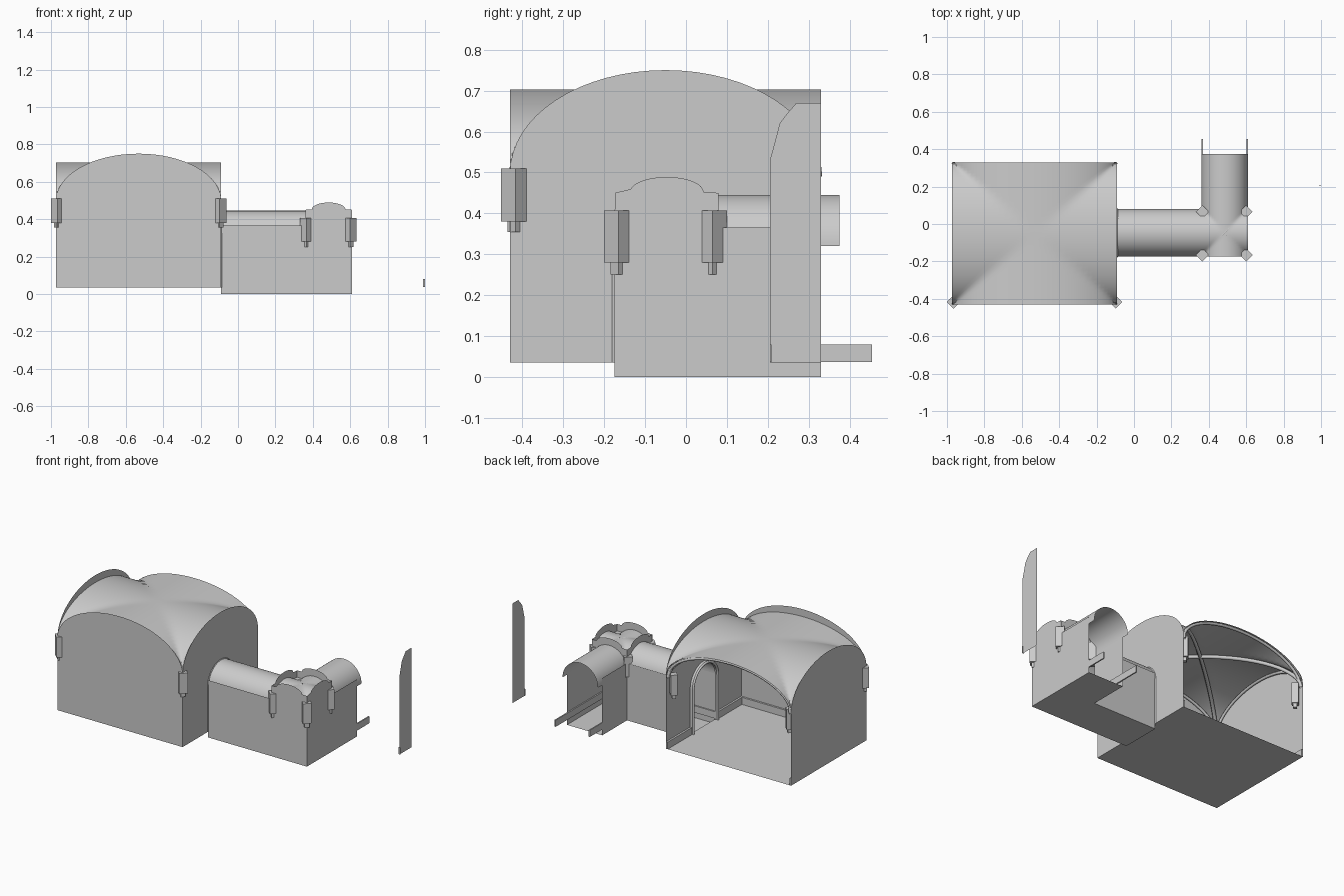
import bpy, bmesh
from math import pi, sin, cos

if "Cube" in bpy.data.objects:
    bpy.data.objects.remove(bpy.data.objects["Cube"])

def mesh_obj(name, bm, smooth=False):
    me = bpy.data.meshes.new(name)
    bm.to_mesh(me)
    bm.free()
    ob = bpy.data.objects.new(name, me)
    bpy.context.collection.objects.link(ob)
    if smooth:
        for o in bpy.context.selected_objects:
            o.select_set(False)
        bpy.context.view_layer.objects.active = ob
        ob.select_set(True)
        bpy.ops.object.shade_smooth_by_angle(angle=0.6)
    return ob

def arc(c, a, spring, h, n=32):
    """Half ellipse from low to high coordinate."""
    return [(c - a * cos(pi * i / n), spring + h * sin(pi * i / n)) for i in range(n + 1)]

def panel(name, axis, at, pts):
    """Flat sheet standing at x=at or y=at, or lying at z=at."""
    bm = bmesh.new()
    place = {'x': lambda u, v: (at, u, v), 'y': lambda u, v: (u, at, v), 'z': lambda u, v: (u, v, at)}[axis]
    f = bm.faces.new([bm.verts.new(place(*p)) for p in pts])
    bmesh.ops.triangulate(bm, faces=[f])
    bmesh.ops.dissolve_limit(bm, angle_limit=0.01, verts=[], edges=bm.edges)
    return mesh_obj(name, bm)

def rect(u0, u1, v0, v1):
    return [(u0, v0), (u1, v0), (u1, v1), (u0, v1)]

def surface(name, rows):
    bm = bmesh.new()
    vs = [[bm.verts.new(p) for p in r] for r in rows]
    for r, s in zip(vs, vs[1:]):
        for i in range(len(r) - 1):
            bm.faces.new((r[i], r[i + 1], s[i + 1], s[i]))
    return mesh_obj(name, bm, True)

def groin_vault(name, cx, cy, a, b, spring, h, n=40):
    ts = [pi * i / n for i in range(n + 1)]
    surface(name, [[(cx - a * cos(s), cy - b * cos(t), spring + h * max(sin(s), sin(t)))
                    for s in ts] for t in ts])

def rib(name, pts, r):
    cu = bpy.data.curves.new(name, 'CURVE')
    cu.dimensions = '3D'
    cu.bevel_depth, cu.bevel_resolution = r, 1
    sp = cu.splines.new('POLY')
    sp.points.add(len(pts) - 1)
    for p, q in zip(sp.points, pts):
        p.co = (*q, 1)
    ob = bpy.data.objects.new(name, cu)
    bpy.context.collection.objects.link(ob)
    for o in bpy.context.selected_objects:
        o.select_set(False)
    bpy.context.view_layer.objects.active = ob
    ob.select_set(True)
    bpy.ops.object.convert(target='MESH')

def box(name, x0, x1, y0, y1, z0, z1, turn=0):
    bm = bmesh.new()
    bmesh.ops.create_cube(bm, size=1)
    bmesh.ops.scale(bm, vec=(x1 - x0, y1 - y0, z1 - z0), verts=bm.verts)
    ob = mesh_obj(name, bm)
    ob.location = ((x0 + x1) / 2, (y0 + y1) / 2, (z0 + z1) / 2)
    ob.rotation_euler[2] = turn

def corbel(name, x, y, z0, z1, z2, s):
    box(name, x - s, x + s, y - s, y + s, z1, z2, pi / 4)
    box(name + "_foot", x - s * .55, x + s * .55, y - s * .55, y + s * .55, z0, z1, pi / 4)

def diagonal_ribs(name, cx, cy, a, b, spring, h, r):
    for k in (-1, 1):
        rib(name, [(cx - a * cos(pi * i / 32), cy - k * b * cos(pi * i / 32), spring + h * sin(pi * i / 32))
                   for i in range(33)], r)

# Large room: floor, walls with raised arched tops, open back
X0, X1, Y0, Y1, Z0 = -.973, -.09, -.43, .33, .035
CX, CY, A, B = (X0 + X1) / 2, (Y0 + Y1) / 2, (X1 - X0) / 2, (Y1 - Y0) / 2
SP, RISE = .50, .203
panel("room_floor", 'z', Z0, rect(X0, X1, Y0, Y1))
panel("room_front_wall", 'y', Y0, [(X1, Z0), (X0, Z0)][::-1] + arc(CX, A, SP, .25)[::-1])
panel("room_left_wall", 'x', X0, [(Y0, Z0), (Y1, Z0)] + arc(CY, B, SP, .25)[::-1])

# Right wall with arched doorway
C, R, CS = -.047, .126, .32
door = [(C - R, Z0)] + arc(C, R, CS, R - .005, 20) + [(C + R, Z0)]
panel("room_door_wall", 'x', X1, [(Y0, Z0)] + door + [(Y1, Z0)] + arc(CY, B, SP, .25)[::-1])
for off, rr in ((.006, .011), (.016, .008)):
    rib("door_frame", [(X1 - off, C + (y - C) * (1 - off), z) for y, z in door], rr)

# Large vault with ribs
groin_vault("room_vault", CX, CY, A, B, SP, RISE)
diagonal_ribs("room_diagonal_rib", CX, CY, A * .98, B * .98, SP - .01, RISE, .011)
for y in (Y0 + .012, Y1 - .012):
    rib("room_wall_rib", [(x, y, z - .01) for x, z in arc(CX, A * .98, SP, RISE)], .009)
for x in (X0 + .012, X1 - .012):
    rib("room_wall_rib", [(x, y, z - .01) for y, z in arc(CY, B * .98, SP, RISE)], .009)
for x in (X0 + .008, X1 - .008):
    corbel("room_corbel", x, Y0 + .013, .355, .38, .51, .025)
for x in (X0 + .033, X1 - .033):
    corbel("room_corbel", x, Y1 - .03, .355, .38, .51, .02)

# Room skirting
T = .012
box("room_skirting", X0, X0 + T, Y0, Y1, Z0, .08)
box("room_skirting", X0, X1, Y0, Y0 + T, Z0, .08)
box("room_skirting", X1 - T, X1, Y0, C - R, Z0, .08)
box("room_skirting", X1 - T, X1, C + R, Y1, Z0, .08)

# L-shaped corridor floor and walls
P0, P1, Q0, Q1, WT = .36, .609, -.175, .08, .365
PX = (P0 + P1) / 2
panel("corridor_floor", 'z', 0, [(X1, Q0), (P1, Q0), (P1, Y1), (P0, Y1), (P0, Q1), (X1, Q1)])
panel("corridor_front_wall", 'y', Q0, rect(X1, P0, 0, WT))
panel("corridor_inner_wall", 'y', Q1, rect(X1, P0, 0, WT))
panel("corridor_inner_end_wall", 'x', P0, rect(Q1, Y1, 0, WT))
panel("corridor_right_wall", 'x', P1, rect(Q1, Y1, 0, WT))

# Crossing walls with shouldered arched heads; two of them open onto the passages
def head(c, w):
    return [(c - w, .45)] + arc(c, .09, .452, .037, 16) + [(c + w, .45)]
panel("crossing_front_wall", 'y', Q0, [(P0, 0), (P1, 0)] + head(PX, .1245)[::-1])
panel("crossing_right_wall", 'x', P1, [(Q0, 0), (Q1, 0)] + head(C, .127)[::-1])
panel("crossing_back_arch", 'y', Q1, arc(PX, .1235, CS, .115, 20) + head(PX, .1245)[::-1])
panel("crossing_left_arch", 'x', P0, arc(C, R, CS, .115, 20) + head(C, .127)[::-1])

# Corridor vaults
surface("corridor_barrel_vault", [[(x, y, z) for y, z in arc(C, .127, CS, .125)] for x in (X1, P0)])
surface("end_barrel_vault", [[(x, y, z) for x, z in arc(PX, .1245, CS, .125)] for y in (Q1, .375)])
groin_vault("crossing_vault", PX, C, .1245, .127, CS, .125, 28)
diagonal_ribs("crossing_rib", PX, C, .121, .123, CS - .005, .125, .006)
for y in (Q0 + .006, Q1 - .006):
    rib("crossing_wall_rib", [(x, y, z - .006) for x, z in arc(PX, .12, CS, .125, 20)], .005)
for x in (P0 + .006, P1 - .006):
    rib("crossing_wall_rib", [(x, y, z - .006) for y, z in arc(C, .122, CS, .125, 20)], .005)
for x in (P0 + .006, P1 - .01):
    for y in (Q0 + .01, Q1 - .015):
        corbel("crossing_corbel", x, y, .25, .28, .407, .025)

# Corridor skirting, running on past the open end
t = .008
box("corridor_skirting", X1, P1, Q0, Q0 + t, .037, .08)
box("corridor_skirting", X1, P0, Q1 - t, Q1, .037, .08)
box("corridor_skirting", P0, P0 + t, Q1, .455, .037, .08)
box("corridor_skirting", P1 - t, P1, Q0, .455, .037, .08)

# Detached wall strip far to the right
panel("loose_wall_strip", 'x', .995, [(.205, Z0), (.33, Z0), (.33, .67), (.27, .67),
                                      (.248, .645), (.229, .62), (.216, .57), (.205, .53)])
box("loose_skirting_end", .99, 1.0, .205, .209, .037, .08)
